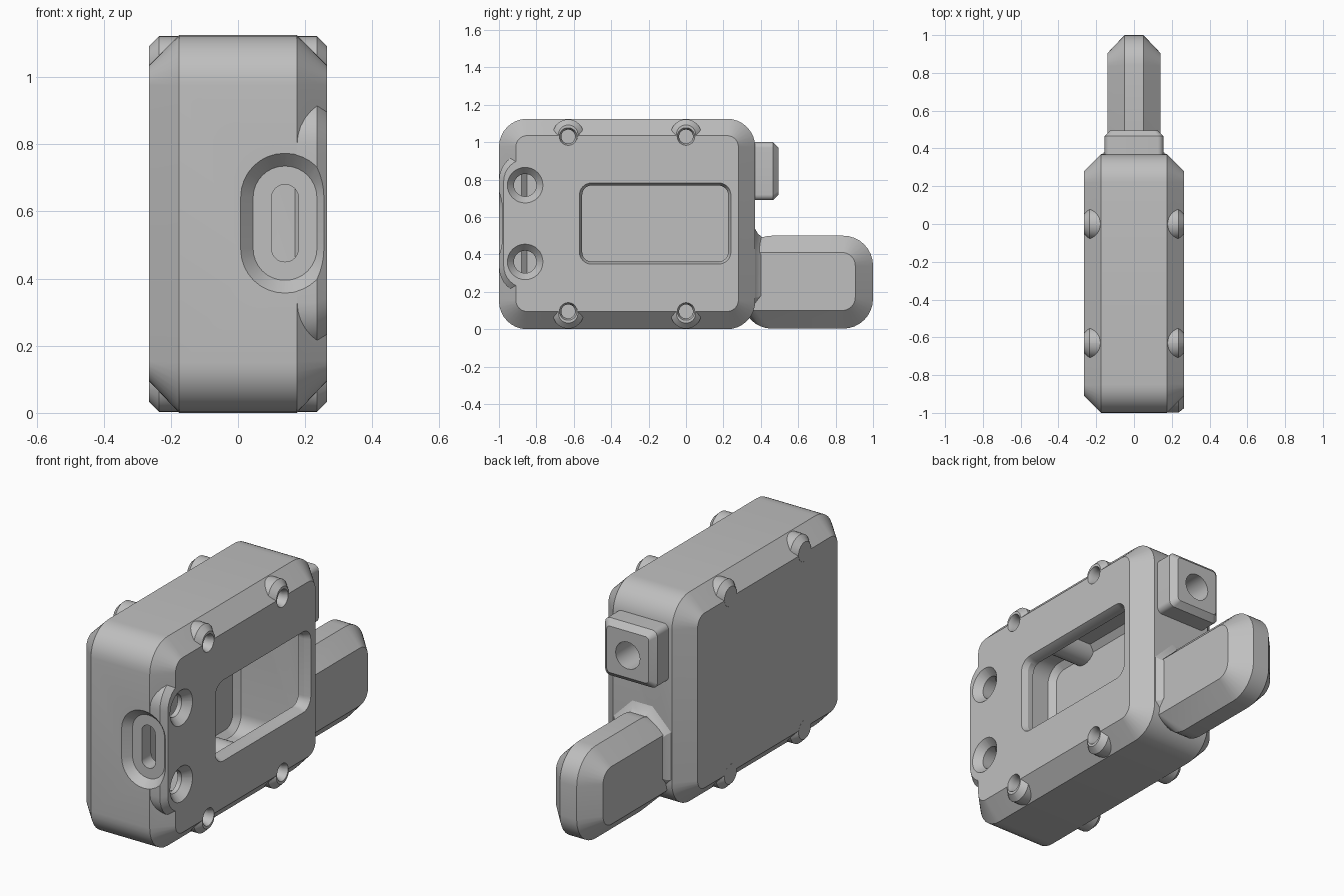
import bpy, bmesh, math

cube = bpy.data.objects.get("Cube")
if cube:
    bpy.data.objects.remove(cube, do_unlink=True)

grey = bpy.data.materials.new("plain grey")
grey.use_nodes = True
colour = (0.52, 0.52, 0.52, 1)
grey.diffuse_color = colour
grey.node_tree.nodes["Principled BSDF"].inputs["Base Color"].default_value = colour


def loft(name, axis, sections, steps=8):
    """Join rounded rectangles (position, u0, u1, v0, v1, radius) along x or y."""
    bm = bmesh.new()
    rings = []
    for pos, u0, u1, v0, v1, r in sections:
        ring = []
        corners = ((u1 - r, v1 - r), (u0 + r, v1 - r), (u0 + r, v0 + r), (u1 - r, v0 + r))
        for quarter, (cu, cv) in enumerate(corners):
            for i in range(steps + 1):
                a = (quarter + i / steps) * math.pi / 2
                u, v = cu + r * math.cos(a), cv + r * math.sin(a)
                ring.append(bm.verts.new((pos, u, v) if axis == "x" else (u, pos, v)))
        rings.append(ring)
    for a, b in zip(rings, rings[1:]):
        for i in range(len(a)):
            j = (i + 1) % len(a)
            bm.faces.new((a[i], a[j], b[j], b[i]))
    bm.faces.new(rings[0])
    bm.faces.new(rings[-1])
    bmesh.ops.remove_doubles(bm, verts=bm.verts, dist=1e-5)
    bmesh.ops.recalc_face_normals(bm, faces=bm.faces)
    mesh = bpy.data.meshes.new(name)
    bm.to_mesh(mesh)
    bm.free()
    mesh.materials.append(grey)
    ob = bpy.data.objects.new(name, mesh)
    bpy.context.collection.objects.link(ob)
    return ob


def rod(name, axis, u, v, profile):
    """Turned shape: profile lists (position, radius)."""
    e = 0.0005
    return loft(name, axis, [(p, u - r, u + r, v - r, v + r, r - e) for p, r in profile])


def combine(target, tool, operation):
    mod = target.modifiers.new(operation.lower(), "BOOLEAN")
    mod.operation, mod.solver, mod.object = operation, "EXACT", tool
    bpy.context.view_layer.objects.active = target
    bpy.ops.object.modifier_apply(modifier=mod.name)
    bpy.data.objects.remove(tool, do_unlink=True)


# Hollow case with chamfered sides
face = (-0.91, 0.28, 0.095, 1.035, 0.06)
rim = (-1, 0.37, 0, 1.125, 0.15)
case = loft("case", "x", [(-0.265, *face), (-0.175, *rim), (0.175, *rim), (0.265, *face)])
floor = (-0.85, 0.24, 0.13, 1.0, 0.06)
wall = (-0.88, 0.27, 0.1, 1.03, 0.09)
cavity = loft("cavity", "x", [(-0.2, *floor), (-0.17, *wall), (0.17, *wall), (0.2, *floor)])
combine(case, cavity, "DIFFERENCE")

# Thickened front edge carrying the two countersunk holes
pad = loft("front_pad", "x", [(0.12, -0.999, -0.7, 0.19, 0.94, 0.14),
                              (0.235, -0.999, -0.7, 0.19, 0.94, 0.14),
                              (0.2649, -0.975, -0.73, 0.22, 0.91, 0.12)])
combine(pad, loft("pad_trim", "x", [(0, -0.88, 0, 0, 1.1, 0.01), (0.2, -0.88, 0, 0, 1.1, 0.01)]),
        "DIFFERENCE")
combine(case, pad, "UNION")

# Screw posts across the case, open on the window side
for y in (-0.63, 0):
    for z in (0.085, 1.04):
        post = rod("screw_post", "x", y, z, [(-0.2652, 0.052), (-0.235, 0.082),
                                             (0.235, 0.082), (0.2652, 0.052)])
        combine(case, post, "UNION")
        hz = 0.095 if z < 0.5 else 1.03
        combine(case, rod("screw_hole", "x", y, hz, [(0.1, 0.037), (0.24, 0.037), (0.28, 0.053)]),
                "DIFFERENCE")

# Countersunk holes
for z in (0.36, 0.77):
    sink = rod("countersink", "x", -0.86, z, [(0.05, 0.06), (0.225, 0.06), (0.265, 0.095), (0.3, 0.095)])
    combine(case, sink, "DIFFERENCE")

# Window with a narrow sloped rim
window = loft("window", "x", [(0.15, -0.555, 0.225, 0.362, 0.768, 0.05),
                              (0.235, -0.555, 0.225, 0.362, 0.768, 0.05),
                              (0.265, -0.57, 0.24, 0.348, 0.782, 0.065),
                              (0.3, -0.57, 0.24, 0.348, 0.782, 0.065)])
combine(case, window, "DIFFERENCE")

# Port recess and slot in the front
port = loft("port", "y", [(-1.05, 0.008, 0.272, 0.357, 0.773, 0.13),
                          (-1, 0.008, 0.272, 0.357, 0.773, 0.13),
                          (-0.96, 0.045, 0.235, 0.395, 0.735, 0.094)])
combine(case, port, "DIFFERENCE")
combine(case, loft("slot", "y", [(-1.05, 0.1, 0.18, 0.45, 0.68, 0.039),
                                 (-0.85, 0.1, 0.18, 0.45, 0.68, 0.039)]), "DIFFERENCE")

# Handle with chamfered sides and a flared root
side = (0.3, 0.905, 0.1, 0.41, 0.07)
edge = (0.3, 1, 0.003, 0.5, 0.16)
handle = loft("handle", "x", [(-0.14, *side), (-0.05, *edge), (0.05, *edge), (0.14, *side)])
root_trim = loft("root_trim", "x", [(-0.3, 0, 0.34, -0.2, 0.8, 0.01), (0.3, 0, 0.34, -0.2, 0.8, 0.01)])
combine(handle, root_trim, "DIFFERENCE")
flare = loft("handle_root", "y", [(0.345, -0.175, 0.175, 0.06, 0.54, 0.11),
                                  (0.37, -0.17, 0.17, 0.06, 0.535, 0.11),
                                  (0.385, -0.15, 0.15, 0.07, 0.51, 0.1),
                                  (0.41, -0.135, 0.135, 0.09, 0.49, 0.095)], 1)

# Rear lug with a round cable hole into the case
lug = loft("rear_lug", "y", [(0.33, -0.155, 0.155, 0.69, 1.0, 0.03),
                             (0.465, -0.155, 0.155, 0.69, 1.0, 0.03),
                             (0.495, -0.125, 0.125, 0.72, 0.97, 0.02)])
for part in (lug, case):
    combine(part, rod("cable_hole", "y", 0, 0.84, [(0.2, 0.072), (0.6, 0.072)]), "DIFFERENCE")

# Smooth curves, crisp edges
bpy.ops.object.select_all(action="DESELECT")
for part in (case, handle, flare, lug):
    part.select_set(True)
bpy.context.view_layer.objects.active = case
bpy.ops.object.shade_smooth_by_angle(angle=math.radians(25))
